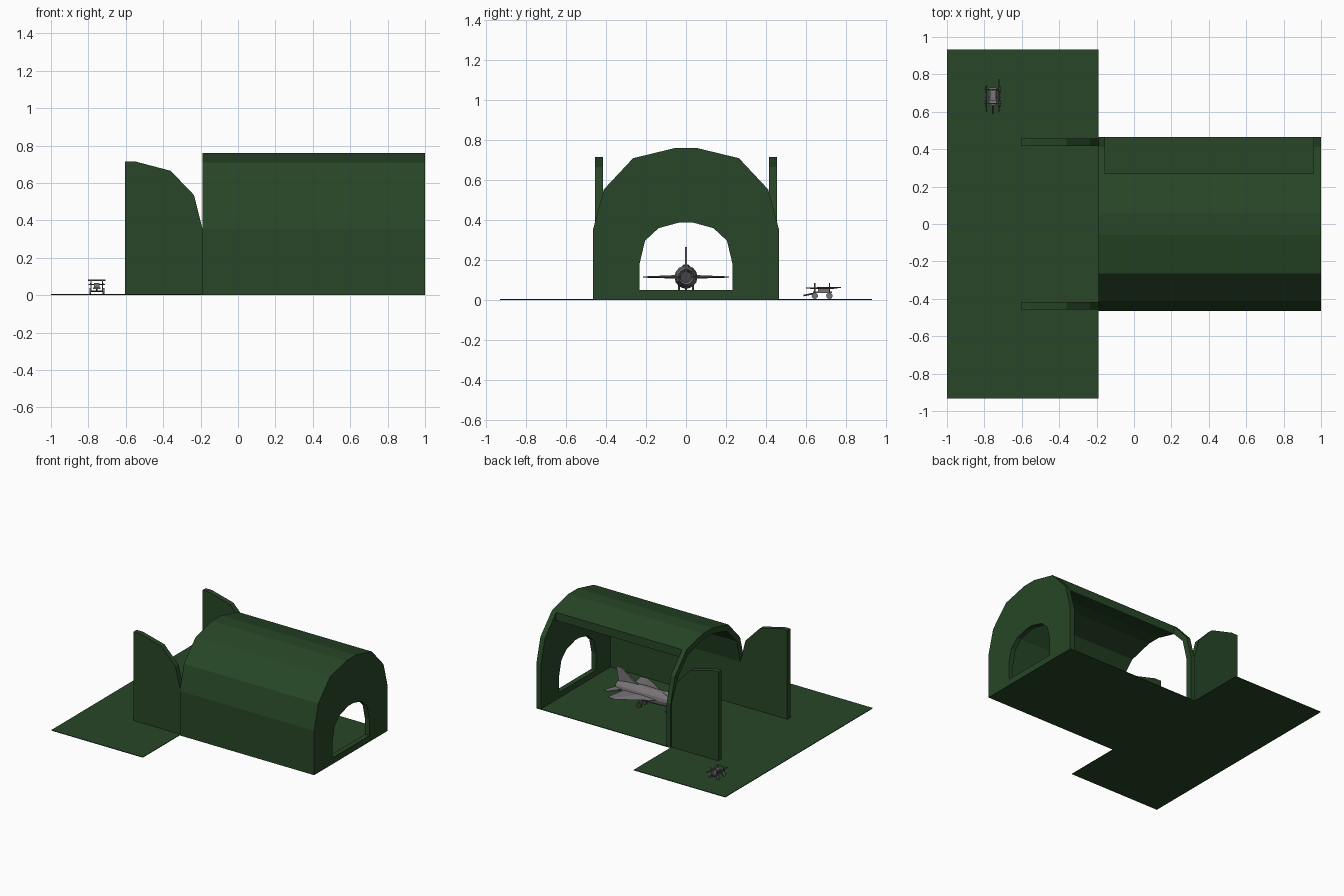
import bpy, bmesh, math
from mathutils import Matrix, Vector

if "Cube" in bpy.data.objects:
    bpy.data.objects.remove(bpy.data.objects["Cube"])


def material(name, rgb):
    m = bpy.data.materials.new(name)
    m.diffuse_color = (*rgb, 1)
    m.use_nodes = True
    m.node_tree.nodes["Principled BSDF"].inputs["Base Color"].default_value = m.diffuse_color
    return m


GREEN = material("hangar green", (0.020, 0.062, 0.020))
GREY = material("aircraft grey", (0.19, 0.175, 0.19))
DARK = material("dark metal", (0.06, 0.055, 0.06))


def finish(bm, name, mat):
    bmesh.ops.recalc_face_normals(bm, faces=bm.faces)
    me = bpy.data.meshes.new(name)
    bm.to_mesh(me)
    bm.free()
    me.materials.append(mat)
    ob = bpy.data.objects.new(name, me)
    bpy.context.scene.collection.objects.link(ob)
    return ob


def prism(name, pts, axis, a, b, mat):
    """Extrude a 2D outline along an axis; the outline uses the other two axes in order."""
    def place(p, d):
        c = list(p)
        c.insert("xyz".index(axis), d)
        return c
    bm = bmesh.new()
    lo = [bm.verts.new(place(p, a)) for p in pts]
    hi = [bm.verts.new(place(p, b)) for p in pts]
    bm.faces.new(lo)
    bm.faces.new(hi)
    for i in range(len(pts)):
        j = (i + 1) % len(pts)
        bm.faces.new((lo[i], lo[j], hi[j], hi[i]))
    return finish(bm, name, mat)


def box(name, x, y, z, mat):
    return prism(name, [(x[0], y[0]), (x[1], y[0]), (x[1], y[1]), (x[0], y[1])], "z", *z, mat)


def rod(name, p, q, r, mat, n=8, r2=None):
    p, q = Vector(p), Vector(q)
    d = q - p
    bm = bmesh.new()
    rot = d.to_track_quat("Z", "Y").to_matrix().to_4x4()
    bmesh.ops.create_cone(bm, cap_ends=True, segments=n, radius1=r, radius2=r if r2 is None else r2,
                          depth=d.length, matrix=Matrix.Translation((p + q) / 2) @ rot)
    return finish(bm, name, mat)


def arch(half, base):
    """Closed symmetrical arch outline in y and z."""
    right = [(half[0][0], base)] + half
    return right + [(-y, z) for y, z in reversed(right)]


def cut(target, cutter):
    m = target.modifiers.new("opening", "BOOLEAN")
    m.operation, m.solver, m.object = "DIFFERENCE", "EXACT", cutter
    cutter.hide_render = True
    cutter.hide_set(True)


OUTER = [(0.465, 0.355), (0.412, 0.553), (0.265, 0.71), (0.058, 0.76)]
INNER = [(0.415, 0.355), (0.37, 0.535), (0.245, 0.665), (0.055, 0.715)]
DOORWAY = [(0.2325, 0.182), (0.205, 0.297), (0.137, 0.36), (0.03, 0.389)]

# Ground apron and hangar floor as one T-shaped slab
prism("ground_slab", [(-1, -0.932), (-0.19, -0.932), (-0.19, -0.465), (1, -0.465),
                      (1, 0.465), (-0.19, 0.465), (-0.19, 0.932), (-1, 0.932)], "z", 0, 0.005, GREEN)

# Arched shelter: hollow, open at one end, cut away along one side
shell = prism("hangar_shell", arch(OUTER, 0.004), "x", -0.19, 1, GREEN)
cut(shell, prism("hollow_cutter", arch(INNER, -0.1), "x", -0.4, 0.96, GREEN))
cut(shell, prism("rear_doorway_cutter", arch(DOORWAY, 0.05), "x", 0.9, 1.1, GREEN))
cut(shell, box("side_cutter", (-0.155, 0.96), (0.27, 0.6), (-0.1, 0.9), GREEN))

# Two door leaves swung open
leaf = [(-0.19, 0.004)] + [(-0.605 + 0.415 * y / 0.415, z) for y, z in INNER] + [(-0.605, 0.715), (-0.605, 0.004)]
for s, side in ((1, "back"), (-1, "front")):
    prism(f"door_leaf_{side}", leaf, "y", s * 0.416, s * 0.456, GREEN)

# Jet fuselage turned around the x axis
ZC, N = 0.115, 14
bm = bmesh.new()
rings = []
for x, r in [(-0.06, 0.002), (0.0, 0.022), (0.08, 0.042), (0.2, 0.056),
             (0.4, 0.058), (0.53, 0.05), (0.6, 0.038), (0.57, 0.028)]:
    rings.append([bm.verts.new((x, r * math.cos(2 * math.pi * k / N), ZC + r * math.sin(2 * math.pi * k / N)))
                  for k in range(N)])
for a, b in zip(rings, rings[1:]):
    for k in range(N):
        bm.faces.new((a[k], a[(k + 1) % N], b[(k + 1) % N], b[k]))
bm.faces.new(rings[0])
exhaust = bm.faces.new(rings[-1])
exhaust.material_index = 1
body = finish(bm, "jet_fuselage", GREY)
body.data.materials.append(DARK)

# Canopy
bm = bmesh.new()
bmesh.ops.create_uvsphere(bm, u_segments=10, v_segments=6, radius=1,
                          matrix=Matrix.Translation((0.15, 0, 0.158)) @ Matrix.Diagonal((0.07, 0.024, 0.022, 1)))
finish(bm, "jet_canopy", GREY)

# Wings, tailplanes and fin
for s, side in ((1, "left"), (-1, "right")):
    bm = bmesh.new()
    root = [bm.verts.new((x, s * 0.045, z)) for x, z in
            ((0.2, ZC), (0.36, ZC + 0.01), (0.52, ZC), (0.36, ZC - 0.008))]
    tip = [bm.verts.new((x, s * 0.215, z)) for x, z in
           ((0.48, ZC), (0.51, ZC + 0.003), (0.55, ZC), (0.51, ZC - 0.003))]
    bm.faces.new(root)
    bm.faces.new(tip)
    for i in range(4):
        j = (i + 1) % 4
        bm.faces.new((root[i], root[j], tip[j], tip[i]))
    finish(bm, f"jet_wing_{side}", GREY)
    prism(f"jet_tailplane_{side}", [(0.52, s * 0.03), (0.6, s * 0.13), (0.64, s * 0.13), (0.6, s * 0.03)],
          "z", ZC - 0.003, ZC + 0.003, GREY)
prism("jet_fin", [(0.38, 0.165), (0.46, 0.185), (0.57, 0.265), (0.615, 0.265), (0.59, 0.14), (0.42, 0.15)],
      "y", -0.005, 0.005, GREY)

# Landing gear
for i, (x, y, r) in enumerate([(0.39, 0.035, 0.021), (0.39, -0.035, 0.021), (0.16, 0, 0.017)]):
    rod(f"gear_strut_{i}", (x, y, 0.09), (x, y, 0.02), 0.004, GREY)
    rod(f"gear_wheel_{i}", (x, y - 0.006, 0.005 + r), (x, y + 0.006, 0.005 + r), r, DARK, 12)

# Small wheeled gun carriage
CX = -0.755
for i, y in enumerate((0.645, 0.718)):
    rod(f"carriage_axle_{i}", (CX - 0.035, y, 0.021), (CX + 0.035, y, 0.021), 0.003, DARK)
    for s in (-1, 1):
        rod(f"carriage_wheel_{i}_{s}", (CX + s * 0.03, y, 0.021), (CX + s * 0.04, y, 0.021), 0.016, GREY, 12)
        rod(f"carriage_post_{i}_{s}", (CX + s * 0.03, y, 0.02), (CX + s * 0.03, y, 0.085), 0.003, GREY, 6)
    rod(f"upper_bar_{i}", (CX - 0.046, y, 0.08), (CX + 0.046, y, 0.08), 0.003, GREY, 6)
for s in (-1, 1):
    rod(f"side_rail_{s}", (CX + s * 0.03, 0.62, 0.058), (CX + s * 0.03, 0.74, 0.058), 0.004, GREY, 6)
    rod(f"gun_barrel_{s}", (CX + s * 0.034, 0.60, 0.06), (CX + s * 0.034, 0.775 if s > 0 else 0.74, 0.062),
        0.003, DARK, 6)
box("carriage_deck", (CX - 0.02, CX + 0.02), (0.635, 0.73), (0.034, 0.042), GREY)
box("gun_cradle", (CX - 0.014, CX + 0.014), (0.66, 0.715), (0.042, 0.066), GREY)
rod("cross_bar", (CX - 0.045, 0.68, 0.058), (CX + 0.045, 0.68, 0.058), 0.003, GREY, 6)
rod("tow_bar", (CX, 0.645, 0.034), (CX, 0.588, 0.022), 0.004, DARK, 6)
